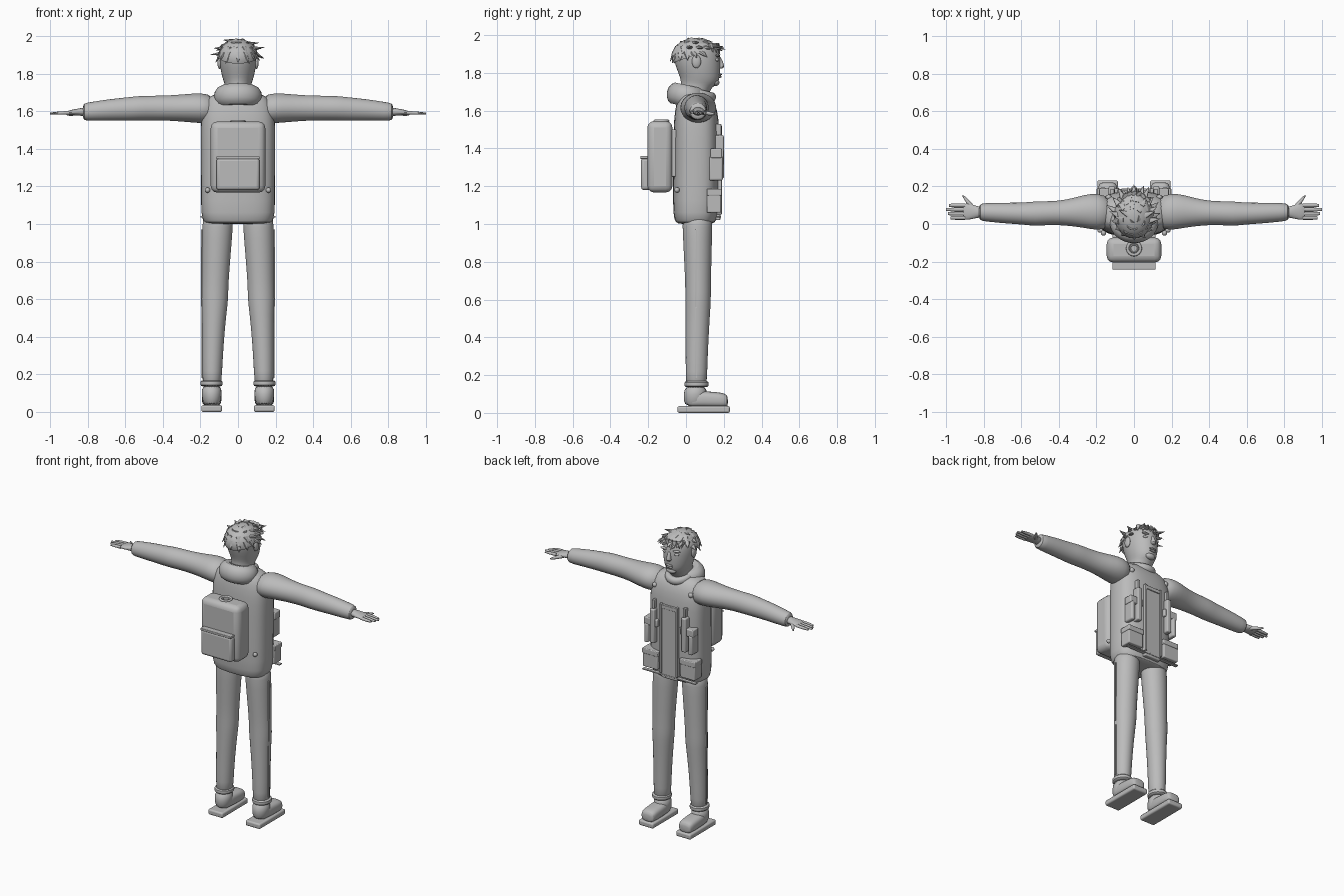
import bpy, bmesh, math, random
from mathutils import Vector, Matrix

cube = bpy.data.objects.get("Cube")
if cube:
    bpy.data.objects.remove(cube, do_unlink=True)
random.seed(4)

clay = bpy.data.materials.new("plain_grey")
clay.use_nodes = True
GREY = (0.5, 0.5, 0.5, 1)
clay.diffuse_color = GREY
clay.node_tree.nodes["Principled BSDF"].inputs["Base Color"].default_value = GREY


def finish(name, bm, mirror=False, subsurf=0, bevel=0):
    bmesh.ops.recalc_face_normals(bm, faces=bm.faces)
    me = bpy.data.meshes.new(name)
    bm.to_mesh(me)
    bm.free()
    ob = bpy.data.objects.new(name, me)
    bpy.context.collection.objects.link(ob)
    me.materials.append(clay)
    if bevel:
        m = ob.modifiers.new("bevel", "BEVEL")
        m.width, m.segments = bevel, 3
    if mirror:
        ob.modifiers.new("mirror", "MIRROR").use_mirror_merge = False
    if subsurf:
        m = ob.modifiers.new("subsurf", "SUBSURF")
        m.levels = m.render_levels = subsurf
    bpy.ops.object.select_all(action="DESELECT")
    ob.select_set(True)
    bpy.context.view_layer.objects.active = ob
    bpy.ops.object.shade_smooth_by_angle(angle=math.radians(40))
    return ob


def loft(name, axis, rings, power=2, n=20, **kw):
    """Skin oval rings (t, centre a, centre b, radius a, radius b) along an axis."""
    bm = bmesh.new()
    loops = []
    for t, ca, cb, ra, rb in rings:
        loop = []
        for i in range(n):
            c, s = math.cos(math.tau * i / n), math.sin(math.tau * i / n)
            a = ca + ra * math.copysign(abs(c) ** (2 / power), c)
            b = cb + rb * math.copysign(abs(s) ** (2 / power), s)
            loop.append(bm.verts.new({"x": (t, a, b), "y": (a, t, b), "z": (a, b, t)}[axis]))
        loops.append(loop)
    for p, q in zip(loops, loops[1:]):
        for i in range(n):
            j = (i + 1) % n
            bm.faces.new((p[i], p[j], q[j], q[i]))
    bm.faces.new(loops[0])
    bm.faces.new(loops[-1])
    return finish(name, bm, **kw)


def box(name, lo, hi, bevel=0.008, mirror=False):
    bm = bmesh.new()
    lo, hi = Vector(lo), Vector(hi)
    bmesh.ops.create_cube(bm, size=1, matrix=Matrix.Translation((lo + hi) / 2)
                          @ Matrix.Diagonal((*(hi - lo), 1)))
    return finish(name, bm, mirror, 0, bevel)


def ball(name, centre, radii, mirror=False, cut=None):
    bm = bmesh.new()
    bmesh.ops.create_uvsphere(bm, u_segments=28, v_segments=18, radius=1,
                              matrix=Matrix.Translation(centre) @ Matrix.Diagonal((*radii, 1)))
    if cut:
        bmesh.ops.bisect_plane(bm, geom=bm.verts[:] + bm.edges[:] + bm.faces[:],
                               plane_co=cut[0], plane_no=cut[1], clear_inner=True)
    return finish(name, bm, mirror)


def ring(name, centre, major, minor, stretch=(1, 1, 1), tilt=0):
    bpy.ops.mesh.primitive_torus_add(major_radius=major, minor_radius=minor,
                                     major_segments=32, minor_segments=14)
    ob = bpy.context.object
    ob.name = name
    ob.data.transform(Matrix.Translation(centre) @ Matrix.Rotation(tilt, 4, "X")
                      @ Matrix.Diagonal((*stretch, 1)))
    ob.data.materials.append(clay)
    bpy.ops.object.shade_smooth_by_angle()
    return ob


# Jacket body, hood roll and front collar
loft("jacket", "z", [(1.0, 0, .05, .15, .08), (1.005, 0, .05, .18, .105), (1.04, 0, .05, .2, .12),
                     (1.2, 0, .053, .198, .123), (1.45, 0, .055, .2, .122), (1.56, 0, .055, .2, .12),
                     (1.64, 0, .052, .185, .105), (1.685, 0, .045, .15, .08),
                     (1.7, 0, .04, .09, .05)], power=2.8, subsurf=1)
ring("hood", (0, .005, 1.678), .085, .05, (.95, .8, 1.15), math.radians(-12))
ring("collar", (0, .06, 1.69), .07, .022, (1, 1.1, 1.2), math.radians(-14))

# Sleeves, palms, fingers and thumbs
loft("sleeves", "x", [(.12, .06, 1.61, .085, .075), (.2, .065, 1.617, .1, .082),
                      (.26, .068, 1.617, .09, .076), (.36, .06, 1.617, .068, .068),
                      (.45, .058, 1.617, .063, .066), (.53, .055, 1.616, .067, .066),
                      (.58, .055, 1.612, .059, .063), (.68, .058, 1.608, .056, .058),
                      (.79, .063, 1.598, .05, .05), (.82, .063, 1.597, .045, .046),
                      (.825, .063, 1.597, .025, .028)], mirror=True, subsurf=1)
loft("palms", "x", [(.8, .063, 1.597, .028, .026), (.84, .064, 1.596, .032, .02),
                    (.88, .066, 1.594, .045, .015), (.915, .066, 1.591, .044, .01)],
     mirror=True, subsurf=1)
for i, tip in enumerate((.975, .99, 1.0, .985)):
    y = .033 + i * .022
    loft("finger", "x", [(.9, y, 1.592, .0105, .01), (.95, y, 1.59, .0105, .009),
                         (tip, y, 1.588, .008, .005)], n=10, mirror=True)
loft("thumbs", "y", [(.07, .85, 1.592, .02, .014), (.105, .872, 1.588, .016, .012),
                     (.13, .892, 1.584, .012, .01), (.155, .912, 1.582, .006, .005)],
     n=12, mirror=True, subsurf=1)

# Trousers with knee and hem, side stripes, hem cuffs
loft("trousers", "z", [(.13, .138, .055, .05, .056), (.2, .138, .055, .053, .057),
                       (.38, .133, .058, .058, .061), (.53, .126, .062, .066, .066),
                       (.6, .124, .064, .073, .069), (.68, .122, .064, .071, .068),
                       (.85, .115, .062, .078, .075), (1.0, .108, .06, .083, .08),
                       (1.06, .105, .06, .08, .08)], mirror=True, subsurf=1)
for z0, z1, x0, x1 in ((.18, .56, .188, .194), (.56, .97, .194, .197)):
    box("side_stripe", (x0 - .02, .051, z0), (x1, .059, z1), .001, True)
loft("hem_cuffs", "z", [(.135, .141, .056, .05, .055), (.14, .141, .056, .061, .066),
                        (.165, .141, .056, .061, .066), (.17, .141, .056, .05, .055)],
     mirror=True, subsurf=1)

# Boots and soles
loft("boot_ankles", "z", [(.03, .14, .045, .05, .06), (.1, .14, .048, .054, .062),
                          (.145, .14, .052, .052, .058)], mirror=True, subsurf=1)
loft("boot_toes", "y", [(.0, .14, .065, .04, .035), (.06, .14, .075, .052, .045),
                        (.13, .14, .07, .053, .042), (.19, .14, .068, .052, .04),
                        (.215, .14, .064, .046, .034), (.222, .14, .06, .03, .02)],
     power=2.8, mirror=True, subsurf=1)
box("soles", (.085, -.045, 0), (.195, .232, .036), .01, True)

# Backpack, pocket, flap seam and carry loop
box("backpack", (-.145, -.205, 1.167), (.145, -.072, 1.545), .035)
box("pack_pocket", (-.115, -.238, 1.18), (.115, -.18, 1.35), .016)
box("pocket_flap", (-.115, -.242, 1.345), (.115, -.19, 1.36), .004)
ring("carry_loop", (0, -.13, 1.545), .034, .008)
ring("pack_seam", (0, -.13, 1.545), .02, .004)
box("pack_harness", (.08, -.085, 1.25), (.115, -.05, 1.5), .006, True)

# Vest front: placket, straps, pouches, buckles and waist strip
box("placket", (-.06, .15, 1.02), (.06, .182, 1.5), .006)
box("placket_straps", (.052, .15, 1.05), (.068, .19, 1.52), .004, True)
box("placket_top", (-.06, .15, 1.49), (.06, .188, 1.515), .004)
box("chest_pouches", (.1, .13, 1.24), (.135, .2, 1.47), .008, True)
box("pouch_flaps", (.085, .13, 1.35), (.185, .19, 1.4), .006, True)
box("utility_tubes", (.15, .12, 1.23), (.18, .195, 1.36), .01, True)
box("upper_tabs", (.105, .13, 1.47), (.125, .187, 1.53), .004, True)
box("hip_pouches", (.085, .11, 1.06), (.195, .186, 1.17), .006, True)
box("hip_flaps", (.08, .11, 1.15), (.198, .19, 1.185), .005, True)
box("waist_strip", (-.2, .16, 1.035), (.2, .185, 1.043), .002)

# Round studs on chest and lower back
ball("chest_studs", (.135, .142, 1.61), (.016, .014, .016), True)
ball("back_studs", (.162, -.048, 1.18), (.014, .014, .014), True)

# Head, jaw and neck
loft("head", "z", [(1.6, 0, .045, .075, .075), (1.71, 0, .045, .07, .072),
                   (1.735, 0, .065, .068, .095), (1.76, 0, .075, .078, .102),
                   (1.8, 0, .07, .09, .112), (1.86, 0, .06, .1, .125),
                   (1.92, 0, .055, .1, .125), (1.96, 0, .055, .082, .095),
                   (1.975, 0, .055, .04, .05)], subsurf=1)

# Face: nose, brows, eyes, lips, ears
loft("nose", "z", [(1.822, 0, .18, .014, .012), (1.832, 0, .186, .019, .02),
                   (1.85, 0, .182, .013, .017), (1.89, 0, .172, .009, .011)], n=12, subsurf=1)
ball("brows", (.045, .167, 1.892), (.028, .012, .007), True)
ball("eyes", (.042, .162, 1.87), (.018, .012, .01), True)
ball("upper_lip", (0, .18, 1.792), (.026, .01, .006))
ball("lower_lip", (0, .178, 1.78), (.022, .01, .007))
ball("chin", (0, .155, 1.75), (.035, .022, .02))
ball("ears", (.098, .055, 1.86), (.012, .024, .035), True)

# Hair cap, cut along a hairline that rises towards the face
ball("hair_cap", (0, .05, 1.885), (.108, .127, .1), cut=((0, .05, 1.895), (0, -.35, 1)))


def tuft(bm, root, direction, length, width):
    rot = direction.to_track_quat("Z", "Y").to_matrix().to_4x4()
    bmesh.ops.create_cone(bm, segments=7, cap_ends=True, radius1=width, radius2=0.001, depth=length,
                          matrix=Matrix.Translation(root + direction * length * .4) @ rot
                          @ Matrix.Diagonal((1, .6, 1, 1)))


# Tousled locks swept from the crown, plus a fringe
bm = bmesh.new()
for row, (lift, count) in enumerate(((.15, 15), (.5, 13), (.9, 9), (1.25, 5))):
    for k in range(count):
        a = math.tau * (k + .5 * (row % 2)) / count + random.uniform(-.15, .15)
        out = Vector((math.cos(a) * math.cos(lift), math.sin(a) * math.cos(lift), math.sin(lift)))
        root = Vector((0, .05, 1.893)) + Vector((out.x * .098, out.y * .115, out.z * .085))
        sweep = Vector((math.cos(a) * .8, math.sin(a) * .8 + .35, random.uniform(-.55, .1)))
        if out.y > .5 and row == 0:
            root.z += .035
        if out.y < -.3:
            sweep.z -= .8
        tuft(bm, root, sweep.normalized(), random.uniform(.05, .07), .02)
finish("hair_locks", bm)
bm = bmesh.new()
for k in range(7):
    x = -.075 + k * .025
    tuft(bm, Vector((x, .165 - x * x * 6, 1.95)),
         Vector((random.uniform(-.4, .4), .3, -1)).normalized(), random.uniform(.045, .065), .017)
finish("fringe", bm)
